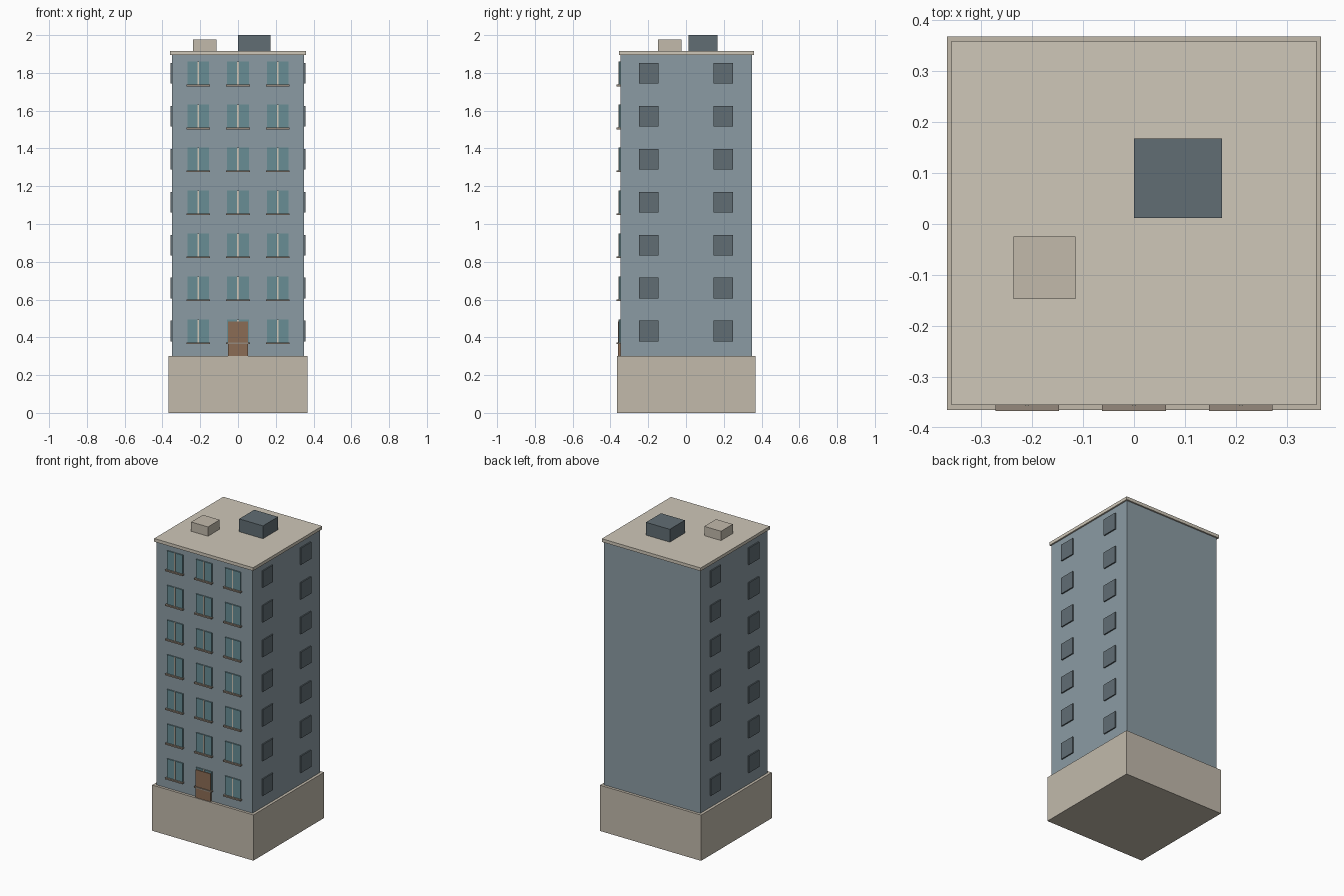
import bpy

if "Cube" in bpy.data.objects:
    bpy.data.objects.remove(bpy.data.objects["Cube"])

def material(name, rgb):
    m = bpy.data.materials.new(name)
    m.diffuse_color = (*rgb, 1)
    m.use_nodes = True
    m.node_tree.nodes["Principled BSDF"].inputs["Base Color"].default_value = m.diffuse_color
    return m

WALL = material("wall_blue_grey", (0.26, 0.33, 0.37))
STONE = material("stone", (0.54, 0.49, 0.41))
ROOF = material("roof_stone", (0.62, 0.57, 0.48))
GLASS = material("glass", (0.14, 0.27, 0.30))
DARK = material("dark_grey", (0.12, 0.155, 0.175))
TRIM = material("trim", (0.62, 0.57, 0.48))
SILL = material("sill", (0.30, 0.25, 0.20))
WOOD = material("wood", (0.26, 0.15, 0.09))

def box(name, x, y, z, mat):
    """Axis-aligned box from (min, max) pairs."""
    bpy.ops.mesh.primitive_cube_add(size=1, location=[sum(p) / 2 for p in (x, y, z)])
    ob = bpy.context.object
    ob.name = name
    ob.scale = [p[1] - p[0] for p in (x, y, z)]
    bpy.ops.object.transform_apply(location=False, rotation=False, scale=True)
    ob.data.materials.append(mat)
    return ob

# Main masses
box("base", (-0.367, 0.367), (-0.365, 0.368), (0, 0.30), STONE)
box("tower_body", (-0.349, 0.349), (-0.348, 0.350), (0.30, 1.895), WALL)
box("roof_slab", (-0.359, 0.359), (-0.356, 0.360), (1.895, 1.916), ROOF)

# Rooftop units
box("roof_vent", (-0.237, -0.115), (-0.147, -0.025), (1.916, 1.977), STONE)
box("stair_housing", (0.0, 0.173), (0.012, 0.168), (1.916, 2.0), DARK)

for floor in range(7):
    zc = 0.433 + 0.2275 * floor
    # Front windows with mullion and sill
    for col, xc in enumerate((-0.21, 0.0, 0.21)):
        tag = f"{floor}_{col}"
        box("front_window_" + tag, (xc - 0.057, xc + 0.057), (-0.3555, -0.345),
            (zc - 0.062, zc + 0.062), GLASS)
        box("mullion_" + tag, (xc - 0.004, xc + 0.004), (-0.3575, -0.35),
            (zc - 0.062, zc + 0.062), TRIM)
        box("sill_" + tag, (xc - 0.0625, xc + 0.0625), (-0.367, -0.345),
            (zc - 0.069, zc - 0.060), SILL)
    # Side windows, mirrored left and right
    for side in (-1, 1):
        xs = sorted((side * 0.345, side * 0.357))
        for yc in (-0.197, 0.197):
            box("side_window", xs, (yc - 0.0525, yc + 0.0525),
                (zc - 0.055, zc + 0.055), DARK)

# Entrance door
box("door", (-0.054, 0.052), (-0.361, -0.345), (0.30, 0.483), WOOD)
